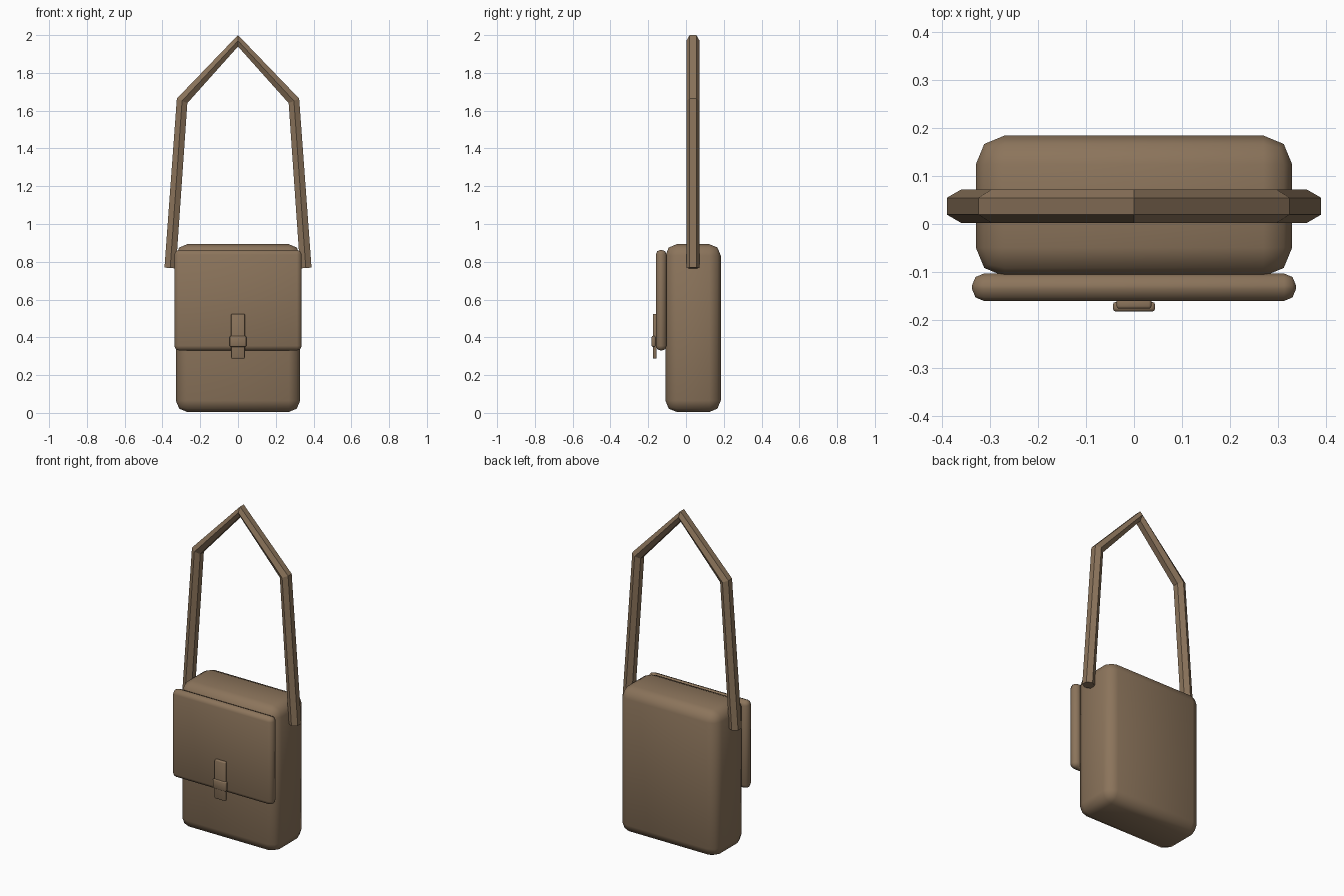
import bpy, bmesh, math
from mathutils import Vector

if "Cube" in bpy.data.objects:
    bpy.data.objects.remove(bpy.data.objects["Cube"])

leather = bpy.data.materials.new("brown leather")
leather.diffuse_color = (0.26, 0.175, 0.105, 1)
leather.use_nodes = True
leather.node_tree.nodes["Principled BSDF"].inputs["Base Color"].default_value = leather.diffuse_color


def finish(name, bm, smooth):
    bmesh.ops.recalc_face_normals(bm, faces=bm.faces[:])
    for f in bm.faces:
        f.smooth = smooth
    mesh = bpy.data.meshes.new(name)
    bm.to_mesh(mesh)
    bm.free()
    mesh.materials.append(leather)
    obj = bpy.data.objects.new(name, mesh)
    bpy.context.collection.objects.link(obj)
    return obj


def rounded_box(name, half_x, y, z, bevel):
    """Box from -half_x to half_x and over the y and z ranges, edges rounded."""
    bm = bmesh.new()
    bmesh.ops.create_cube(bm, size=1)
    for v in bm.verts:
        v.co = Vector((v.co.x * 2 * half_x,
                       sum(y) / 2 + v.co.y * (y[1] - y[0]),
                       sum(z) / 2 + v.co.z * (z[1] - z[0])))
    bmesh.ops.bevel(bm, geom=bm.edges[:], offset=bevel, segments=2,
                    profile=0.5, affect='EDGES')
    return finish(name, bm, True)


# Bag body, front flap and clasp
rounded_box("bag_body", 0.329, (-0.109, 0.184), (0.005, 0.893), 0.06)
rounded_box("front_flap", 0.337, (-0.160, -0.103), (0.33, 0.863), 0.025)
rounded_box("clasp_strap", 0.036, (-0.176, -0.155), (0.288, 0.524), 0.005)
rounded_box("clasp_buckle", 0.044, (-0.182, -0.162), (0.35, 0.407), 0.006)

# Shoulder strap: six-sided tube along a bent path, equally thick at the bends
path = [Vector(p) for p in ((-0.359, 0.037, 0.767), (-0.296, 0.037, 1.652),
                            (0, 0.037, 1.97),
                            (0.296, 0.037, 1.652), (0.359, 0.037, 0.767))]
radius, sides = 0.035, 6
bm = bmesh.new()
rings = []
for i, p in enumerate(path):
    tangent = Vector()
    if i > 0:
        tangent += (p - path[i - 1]).normalized()
    if i < len(path) - 1:
        tangent += (path[i + 1] - p).normalized()
    depth = Vector((0, 1, 0))
    across = depth.cross(tangent.normalized())
    rings.append([bm.verts.new(p + radius * (math.cos(a) * depth + math.sin(a) * across))
                  for a in (math.tau * k / sides for k in range(sides))])
for a, b in zip(rings, rings[1:]):
    for k in range(sides):
        n = (k + 1) % sides
        bm.faces.new((a[k], a[n], b[n], b[k]))
bm.faces.new(rings[0])
bm.faces.new(rings[-1])
finish("shoulder_strap", bm, False)
